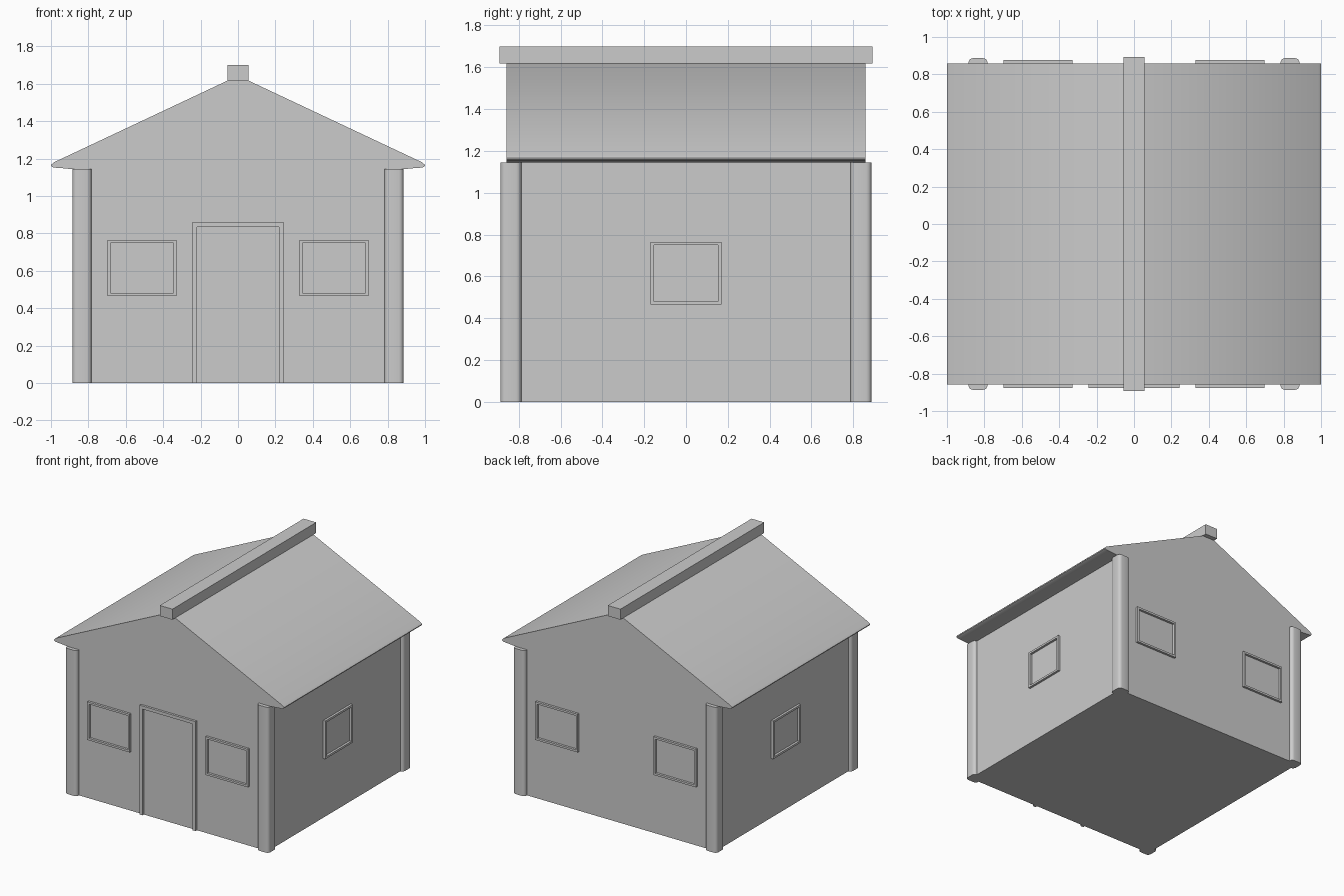
import bpy, bmesh
from math import radians
from mathutils import Matrix

if "Cube" in bpy.data.objects:
    bpy.data.objects.remove(bpy.data.objects["Cube"])

WALL_X, WALL_Y = 0.86, 0.858


def finish(name, bm, smooth=False):
    bmesh.ops.recalc_face_normals(bm, faces=bm.faces[:])
    mesh = bpy.data.meshes.new(name)
    bm.to_mesh(mesh)
    bm.free()
    obj = bpy.data.objects.new(name, mesh)
    bpy.context.collection.objects.link(obj)
    if smooth:
        bpy.ops.object.select_all(action='DESELECT')
        obj.select_set(True)
        bpy.context.view_layer.objects.active = obj
        bpy.ops.object.shade_smooth_by_angle(angle=radians(35))
    return obj


def extrude_profile(name, points, y0, y1, smooth=False, matrix=None):
    """Extrude an (x, z) outline from y0 to y1."""
    bm = bmesh.new()
    face = bm.faces.new([bm.verts.new((x, y0, z)) for x, z in points])
    out = bmesh.ops.extrude_face_region(bm, geom=[face], use_keep_orig=True)
    moved = [g for g in out['geom'] if isinstance(g, bmesh.types.BMVert)]
    bmesh.ops.translate(bm, verts=moved, vec=(0, y1 - y0, 0))
    if matrix:
        bm.transform(matrix)
    return finish(name, bm, smooth)


def box(name, x0, x1, y0, y1, z0, z1, bevel=0):
    bm = bmesh.new()
    bmesh.ops.create_cube(bm, size=1)
    for v in bm.verts:
        v.co = (x1 if v.co.x > 0 else x0, y1 if v.co.y > 0 else y0, z1 if v.co.z > 0 else z0)
    if bevel:
        upright = [e for e in bm.edges if abs(e.verts[0].co.z - e.verts[1].co.z) > 0.5]
        bmesh.ops.bevel(bm, geom=upright, offset=bevel, segments=4, profile=0.5, affect='EDGES')
    return finish(name, bm, bevel > 0)


def window_frame(name, centre, width, wall, angle):
    """Raised rectangular frame on a wall, turned around z by angle."""
    bm = bmesh.new()
    hw, z0, z1, t = width / 2, 0.465, 0.765, 0.016
    outer = [(-hw, z0), (hw, z0), (hw, z1), (-hw, z1)]
    inner = [(-hw + t, z0 + t), (hw - t, z0 + t), (hw - t, z1 - t), (-hw + t, z1 - t)]
    rings = [[bm.verts.new((centre + x, y, z)) for x, z in ring]
             for ring, y in ((outer, -wall + 0.005), (outer, -wall - 0.018),
                             (inner, -wall - 0.018), (inner, -wall + 0.005))]
    for r in range(4):
        a, b = rings[r], rings[(r + 1) % 4]
        for i in range(4):
            j = (i + 1) % 4
            bm.faces.new((a[i], a[j], b[j], b[i]))
    bm.transform(Matrix.Rotation(radians(angle), 4, 'Z'))
    return finish(name, bm)


# House body: walls, gables and rounded eaves as one outline
half = [(WALL_X, 0), (WALL_X, 1.144), (0.90, 1.145), (0.95, 1.15), (0.985, 1.152),
        (0.998, 1.158), (1.0, 1.166), (0.985, 1.18), (0.05, 1.62)]
outline = half + [(-x, z) for x, z in reversed(half)]
extrude_profile("house_body", outline, -WALL_Y, WALL_Y, True)

# Ridge beam
box("ridge_beam", -0.055, 0.055, -0.893, 0.893, 1.617, 1.70)

# Corner posts with rounded upright edges
for sx in (-1, 1):
    for sy in (-1, 1):
        xs = sorted((sx * 0.783, sx * 0.885))
        ys = sorted((sy * 0.787, sy * 0.887))
        box("corner_post", *xs, *ys, 0, 1.144, 0.025)

# Windows: two on front and back, one on each side
for side, angle in (("front", 0), ("back", 180)):
    for x in (-0.514, 0.514):
        window_frame(side + "_window_frame", x, 0.37, WALL_Y, angle)
for side, angle in (("right", 90), ("left", -90)):
    window_frame(side + "_window_frame", 0, 0.34, WALL_X, angle)

# Door surround
door = [(-0.243, 0), (-0.243, 0.86), (0.243, 0.86), (0.243, 0),
        (0.218, 0), (0.218, 0.835), (-0.218, 0.835), (-0.218, 0)]
extrude_profile("door_frame", door, -WALL_Y - 0.018, -WALL_Y + 0.005)
